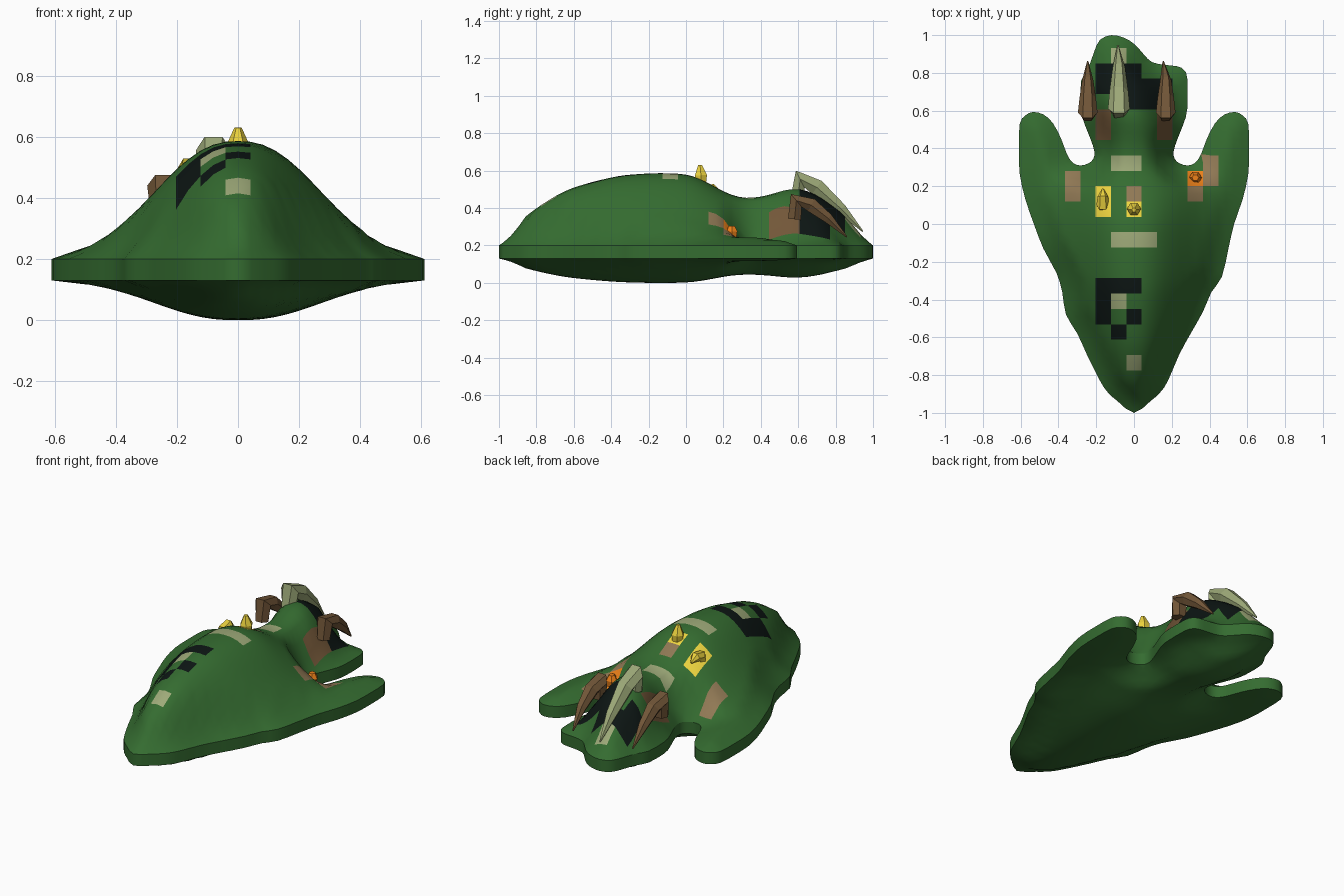
import bpy, bmesh, math
from mathutils import Vector
from mathutils.geometry import delaunay_2d_cdt

if "Cube" in bpy.data.objects:
    bpy.data.objects.remove(bpy.data.objects["Cube"])

COLORS = {
    "green": (0.035, 0.15, 0.03), "black": (0.004, 0.008, 0.007),
    "pale": (0.34, 0.40, 0.19), "tan": (0.28, 0.19, 0.09),
    "brown": (0.17, 0.095, 0.04), "yellow": (0.85, 0.66, 0.05),
    "orange": (0.85, 0.22, 0.01),
}
MATS = {}
for name, c in COLORS.items():
    MATS[name] = bpy.data.materials.new(name)
    MATS[name].diffuse_color = (*c, 1)
ORDER = list(COLORS)


def make_object(name, bm, mats):
    me = bpy.data.meshes.new(name)
    bmesh.ops.recalc_face_normals(bm, faces=bm.faces)
    bm.to_mesh(me)
    bm.free()
    for m in mats:
        me.materials.append(MATS[m])
    ob = bpy.data.objects.new(name, me)
    bpy.context.collection.objects.link(ob)
    return ob


def lerp_table(table, t):
    if t <= table[0][0]:
        return table[0][1]
    for (a, va), (b, vb) in zip(table, table[1:]):
        if t <= b:
            return va + (vb - va) * (t - a) / (b - a)
    return table[-1][1]


def curve(table, t):
    return sum(lerp_table(table, t + k * 0.025) for k in (-2, -1, 0, 1, 2)) / 5


# Outline seen from above: front edges, mirrored feet, lopsided head
front_r = [(0, -1), (.085, -.94), (.14, -.89), (.18, -.83), (.24, -.69), (.30, -.58),
           (.365, -.465), (.41, -.36), (.465, -.28), (.5, -.13)]
front_l = [(-.48, -.13), (-.41, -.26), (-.38, -.36), (-.36, -.48), (-.30, -.58),
           (-.25, -.69), (-.18, -.83), (-.14, -.89), (-.085, -.94)]
foot = [(.53, 0), (.575, .13), (.605, .265), (.61, .4), (.605, .53), (.575, .575),
        (.535, .593), (.48, .58), (.43, .535), (.385, .45), (.355, .37), (.325, .325),
        (.285, .31), (.243, .32), (.215, .345), (.21, .385), (.23, .45), (.262, .53), (.282, .61)]
head = [(.282, .77), (.265, .815), (.23, .835), (.165, .842), (.095, .857), (.05, .9),
        (.005, .95), (-.05, .985), (-.12, 1.0), (-.18, .975), (-.21, .915), (-.24, .83), (-.28, .757)]
ctrl = front_r + foot + head + [(-x, y) for x, y in reversed(foot)] + front_l
ctrl = [Vector(p) for p in ctrl]

outline = []
n = len(ctrl)
for i in range(n):
    p0, p1, p2, p3 = (ctrl[(i + k) % n] for k in (-1, 0, 1, 2))
    for t in (0, 0.5):
        outline.append(0.5 * (2 * p1 + (p2 - p0) * t + (2 * p0 - 5 * p1 + 4 * p2 - p3) * t * t
                              + (3 * p1 - p0 - 3 * p2 + p3) * t ** 3))
pairs = list(zip(outline, outline[1:] + outline[:1]))


def edge_distance(p):
    best = 9.0
    for a, b in pairs:
        ab = b - a
        t = max(0, min(1, (p - a).dot(ab) / ab.length_squared))
        best = min(best, (p - a - ab * t).length)
    return best


def inside(p):
    hit = False
    for a, b in pairs:
        if (a.y > p.y) != (b.y > p.y) and p.x < a.x + (p.y - a.y) * (b.x - a.x) / (b.y - a.y):
            hit = not hit
    return hit


# Ridge height, bell width and ridge offset along the body
RIDGE = [(-1, .02), (-.89, .125), (-.78, .21), (-.65, .29), (-.51, .335), (-.35, .372),
         (-.17, .385), (0, .38), (.075, .357), (.155, .31), (.26, .255), (.37, .248),
         (.48, .277), (.58, .308), (.69, .275), (.82, .18), (.93, .09), (1, .03)]
WIDTH = [(-1, .1), (-.83, .15), (-.69, .19), (-.5, .25), (-.28, .32), (-.1, .345),
         (.2, .345), (.4, .2), (1, .2)]
SHIFT = [(.5, 0), (.95, -.1)]


def height(p, d):
    bell = math.exp(-(abs(p.x - curve(SHIFT, p.y)) / curve(WIDTH, p.y)) ** 2.4)
    main = curve(RIDGE, p.y) * bell * min(1, d / 0.12) ** 0.7
    return math.hypot(main, 0.35 * min(d, 0.12))


# Colour patches on the grid of square cells: (column, row)
CELL, X0, Y0 = 0.0813, -0.04065, 0.038
PATCHES = {
    "yellow": [(0, 0), (-2, 0), (-2, 1)],
    "orange": [(4, 2)],
    "tan": [(0, 1), (-4, 1), (-4, 2), (4, 1), (5, 2), (5, 3)],
    "brown": [(-2, 5), (-2, 6), (2, 5), (2, 6)],
    "pale": [(-1, -2), (0, -2), (1, -2), (-1, 3), (0, 3), (-1, -6), (0, -10), (-1, 10)],
    "black": [(-2, -5), (-1, -5), (0, -5), (-2, -6), (-2, -7), (0, -7), (-1, -8),
              (-2, 8), (-2, 9), (0, 7), (1, 7), (2, 7), (0, 8), (1, 8), (2, 8), (0, 9), (-1, 9)],
}
cell_color = {c: name for name, cells in PATCHES.items() for c in cells}

# Body: domed top, shallower belly, upright rim band
points = list(outline)
for i in range(-16, 18):
    for j in range(-27, 26):
        p = Vector((X0 + i * CELL / 2, Y0 + j * CELL / 2))
        if inside(p) and edge_distance(p) > 0.016:
            points.append(p)
verts, _, faces, *_ = delaunay_2d_cdt(points, [], [list(range(len(outline)))], 1, 1e-6)
bm = bmesh.new()
top, bottom = [], []
for v in verts:
    d = edge_distance(v)
    h = height(v, d) if d > 1e-4 else 0
    top.append(bm.verts.new((v.x, v.y, 0.20 + h)))
    bottom.append(bm.verts.new((v.x, v.y, 0.13 - 0.338 * h)))
border = {}
for f in faces:
    c = sum((verts[i] for i in f), Vector((0, 0))) / len(f)
    key = (math.floor((c.x - X0) / CELL), math.floor((c.y - Y0) / CELL))
    face = bm.faces.new([top[i] for i in f])
    face.material_index = ORDER.index(cell_color.get(key, "green"))
    bm.faces.new([bottom[i] for i in reversed(f)])
    for a, b in zip(f, list(f[1:]) + [f[0]]):
        e = (min(a, b), max(a, b))
        border[e] = border.get(e, 0) + 1
for (a, b), count in border.items():
    if count == 1:
        bm.faces.new([top[a], top[b], bottom[b], bottom[a]])
        for side in (top, bottom):
            bm.edges.get((side[a], side[b])).smooth = False
for f in bm.faces:
    f.smooth = True
make_object("body", bm, ORDER)


def spike(name, path, color, sides=6):
    """Faceted tapering tube through (x, y, z, radius) points."""
    bm = bmesh.new()
    pts = [Vector(p[:3]) for p in path]
    rings = []
    for i, p in enumerate(pts):
        t = (pts[min(i + 1, len(pts) - 1)] - pts[max(i - 1, 0)]).normalized()
        u = Vector((1, 0, 0))
        u = (u - t * u.dot(t)).normalized()
        w = t.cross(u)
        r = path[i][3]
        rings.append([bm.verts.new(p + r * (u * math.cos(a) + w * math.sin(a)))
                      for a in (math.tau * k / sides for k in range(sides))])
    for r1, r2 in zip(rings, rings[1:]):
        for k in range(sides):
            m = (k + 1) % sides
            bm.faces.new((r1[k], r1[m], r2[m], r2[k]))
    bm.faces.new(rings[0])
    bm.faces.new(rings[-1])
    make_object(name, bm, [color])


# Three back-swept horns on the head
spike("middle_horn", [(-.08, .60, .46, .045), (-.08, .61, .555, .058), (-.08, .70, .51, .05),
                      (-.08, .83, .395, .033), (-.085, .945, .275, .004)], "pale")
for name, x, tip in (("left_horn", -.245, -.245), ("right_horn", .168, .155)):
    spike(name, [(x, .58, .34, .04), (x, .59, .44, .052), (x, .67, .415, .043),
                 (x, .76, .345, .03), (tip, .86, .245, .004)], "brown")

# Small studs on the back
spike("centre_stud", [(0, .08, .52, .03), (0, .08, .575, .037), (0, .075, .63, .012)], "yellow")
spike("long_stud", [(-.165, .09, .44, .028), (-.165, .10, .495, .034), (-.165, .145, .505, .028),
                    (-.165, .185, .485, .006)], "yellow")
spike("shoulder_stud", [(.325, .245, .22, .025), (.325, .245, .275, .034), (.325, .245, .305, .018)], "orange")

for m in bpy.data.materials:
    if m.users and not m.is_grease_pencil:
        m.use_nodes = True
        m.node_tree.nodes["Principled BSDF"].inputs["Base Color"].default_value = m.diffuse_color
